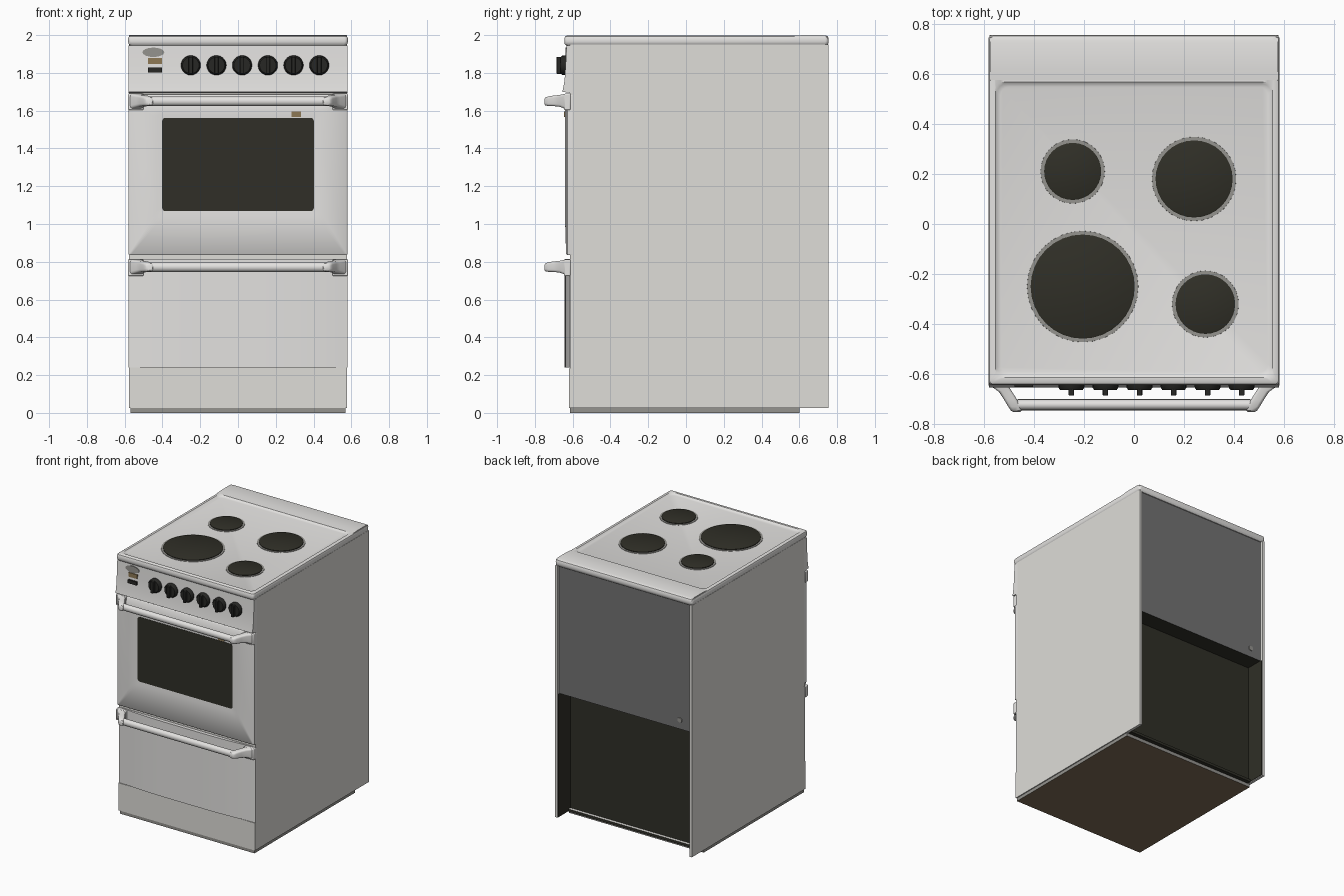
import bpy, bmesh, math
from mathutils import Vector

if "Cube" in bpy.data.objects:
    bpy.data.objects.remove(bpy.data.objects["Cube"])


def mat(name, r, g, b):
    m = bpy.data.materials.new(name)
    m.diffuse_color = (r, g, b, 1)
    m.use_nodes = True
    m.node_tree.nodes["Principled BSDF"].inputs["Base Color"].default_value = m.diffuse_color
    return m


ENAMEL = mat("enamel", 0.735, 0.725, 0.69)
WHITE = mat("white_enamel", 0.77, 0.76, 0.745)
GREY = mat("back_grey", 0.17, 0.17, 0.17)
DARK = mat("dark_glass", 0.029, 0.028, 0.02)
IRON = mat("black_knob", 0.02, 0.02, 0.018)
RING = mat("ring_grey", 0.30, 0.295, 0.275)
BROWN = mat("base_brown", 0.21, 0.15, 0.09)
AMBER = mat("amber", 0.27, 0.19, 0.09)


def finish(bm, name, material, bevel=0):
    bmesh.ops.recalc_face_normals(bm, faces=bm.faces)
    me = bpy.data.meshes.new(name)
    bm.to_mesh(me)
    bm.free()
    me.materials.append(material)
    ob = bpy.data.objects.new(name, me)
    bpy.context.collection.objects.link(ob)
    if bevel:
        mod = ob.modifiers.new("bevel", 'BEVEL')
        mod.width, mod.segments = bevel, 2
    bpy.ops.object.select_all(action='DESELECT')
    ob.select_set(True)
    bpy.context.view_layer.objects.active = ob
    bpy.ops.object.shade_smooth_by_angle(angle=math.radians(35))
    return ob


def recolour(ob, material, rule):
    """Give a second material to faces whose normal meets a rule."""
    ob.data.materials.append(material)
    for f in ob.data.polygons:
        if rule(f.normal):
            f.material_index = 1


def box(name, x0, x1, y0, y1, z0, z1, material, bevel=0):
    bm = bmesh.new()
    bmesh.ops.create_cube(bm, size=1)
    for v in bm.verts:
        v.co = Vector(((x0 + x1) / 2 + v.co.x * (x1 - x0),
                       (y0 + y1) / 2 + v.co.y * (y1 - y0),
                       (z0 + z1) / 2 + v.co.z * (z1 - z0)))
    return finish(bm, name, material, bevel)


def rrect(a0, a1, b0, b1, r, n=5):
    """Rounded rectangle as 2D points."""
    pts = []
    for k, (ca, cb) in enumerate([(a1 - r, b1 - r), (a0 + r, b1 - r),
                                  (a0 + r, b0 + r), (a1 - r, b0 + r)]):
        for i in range(n):
            t = math.pi / 2 * (k + i / (n - 1))
            pts.append((ca + r * math.cos(t), cb + r * math.sin(t)))
    return pts


def ellipse(ca, cb, ra, rb, n=16):
    return [(ca + ra * math.cos(math.tau * i / n),
             cb + rb * math.sin(math.tau * i / n)) for i in range(n)]


def loft(name, axis, rings, material):
    """Skin 2D rings stacked at given depths along an axis, capping both ends."""
    place = {'x': lambda p, d: (d, p[0], p[1]),
             'y': lambda p, d: (p[0], d, p[1]),
             'z': lambda p, d: (p[0], p[1], d)}[axis]
    bm = bmesh.new()
    loops = [[bm.verts.new(place(p, d)) for p in pts] for d, pts in rings]
    n = len(loops[0])
    for a, b in zip(loops, loops[1:]):
        for i in range(n):
            j = (i + 1) % n
            bm.faces.new((a[i], a[j], b[j], b[i]))
    bm.faces.new(loops[0])
    bm.faces.new(loops[-1])
    return finish(bm, name, material)


# Cabinet, side walls and base
box("cabinet", -0.56, 0.56, -0.615, 0.60, 0.025, 1.95, ENAMEL)
for s, side in ((-1, "left"), (1, "right")):
    xa, xb = sorted((s * 0.557, s * 0.578))
    box(side + "_wall", xa, xb, -0.615, 0.755, 0.025, 1.95, ENAMEL)
    xa, xb = sorted((s * 0.553, s * 0.558))
    box(side + "_cavity_lining", xa, xb, 0.598, 0.75, 0.03, 0.97, DARK)
box("kick_plate", -0.578, 0.578, -0.62, -0.60, 0.025, 0.235, ENAMEL)
base = box("base", -0.57, 0.57, -0.615, 0.60, 0.0, 0.027, RING)
recolour(base, BROWN, lambda n: n.z < -0.5)

# Back: upper cover over an open lower cavity
cover = box("back_cover", -0.558, 0.558, 0.60, 0.738, 0.97, 1.948, GREY)
recolour(cover, DARK, lambda n: n.z < -0.5)
loft("cover_cap", 'y', [(0.736, ellipse(-0.465, 1.04, 0.02, 0.02)),
                        (0.743, ellipse(-0.465, 1.04, 0.018, 0.018))], RING)
box("cavity_wall", -0.555, 0.555, 0.598, 0.606, 0.04, 0.97, DARK)
ledge = box("cavity_ledge", -0.555, 0.555, 0.595, 0.63, 0.025, 0.045, ENAMEL)
recolour(ledge, DARK, lambda n: n.z < 0.5)

# Hob top with a sunken tray
outer = lambda d: rrect(-0.582 + d, 0.582 - d, -0.644 + d, 0.755 - d, 0.018)
tray = lambda d: rrect(-0.554 + d, 0.554 - d, -0.614 + d, 0.568 - d, 0.035)
loft("hob_top", 'z', [(1.945, outer(0.010)), (1.954, outer(0.002)), (1.965, outer(0)),
                      (1.982, outer(0)), (1.992, outer(0.004)), (1.997, outer(0.012)),
                      (1.997, tray(0)), (1.990, tray(0.008)), (1.986, tray(0.02))], WHITE)
# Rear deck
loft("rear_deck", 'x', [(s * 0.576, [(0.57, 1.985), (0.575, 1.997), (0.62, 2.0),
                                     (0.725, 2.0), (0.745, 1.995), (0.753, 1.98)])
                        for s in (-1, 1)], WHITE)

# Hotplates with trim rings
for i, (x, y, r) in enumerate([(-0.245, 0.21, 0.114), (0.24, 0.18, 0.154),
                               (-0.205, -0.25, 0.208), (0.285, -0.32, 0.119)]):
    disc = lambda q: ellipse(x, y, q, q, 32)
    loft(f"hotplate_ring_{i}", 'z', [(1.98, disc(r + 0.015)), (1.989, disc(r + 0.014))], RING)
    loft(f"hotplate_{i}", 'z', [(1.982, disc(r)), (1.994, disc(r)),
                                (1.997, disc(r - 0.006))], DARK)

# Control panel, leaning out toward its lower lip
loft("control_panel", 'x', [(s * 0.579, [(-0.60, 1.946), (-0.632, 1.946), (-0.637, 1.85),
                                         (-0.643, 1.76), (-0.654, 1.70), (-0.60, 1.692)])
                            for s in (-1, 1)], WHITE)

# Knobs with grip bars
for i in range(6):
    x, z = -0.25 + i * 0.136, 1.84
    loft(f"knob_{i}", 'y', [(-0.63, ellipse(x, z, 0.053, 0.053, 20)),
                            (-0.655, ellipse(x, z, 0.051, 0.051, 20)),
                            (-0.664, ellipse(x, z, 0.044, 0.044, 20))], IRON)
    box(f"knob_grip_{i}", x - 0.011, x + 0.011, -0.686, -0.65, z - 0.045, z + 0.045, IRON, 0.004)

# Indicator lamp, switch and a blank trim plate
box("indicator_lamp", -0.477, -0.403, -0.643, -0.635, 1.848, 1.88, AMBER)
box("lamp_switch", -0.477, -0.403, -0.652, -0.635, 1.802, 1.828, IRON)
loft("trim_plate", 'y', [(-0.630, ellipse(-0.448, 1.909, 0.058, 0.025)),
                         (-0.639, ellipse(-0.448, 1.909, 0.058, 0.025))], RING)

# Oven door, rising in a shallow pyramid to the window
zr = lambda hx, z0, z1, r: rrect(-hx, hx, z0, z1, r)
loft("oven_door", 'y', [(-0.60, zr(0.579, 0.835, 1.685, 0.006)),
                        (-0.628, zr(0.579, 0.835, 1.685, 0.006)),
                        (-0.635, zr(0.570, 0.843, 1.677, 0.008)),
                        (-0.641, zr(0.43, 1.04, 1.59, 0.03)),
                        (-0.638, zr(0.405, 1.065, 1.565, 0.02))], WHITE)
loft("oven_window", 'y', [(-0.635, zr(0.402, 1.068, 1.562, 0.018)),
                          (-0.640, zr(0.402, 1.068, 1.562, 0.018))], DARK)
box("door_marker", 0.283, 0.333, -0.645, -0.638, 1.567, 1.596, AMBER)

# Drawer with a bowed front
bow = [(0.579 * t, -0.614 - 0.028 * (1 - abs(t) ** 3.5)) for t in [i / 12 for i in range(-12, 13)]]
plan = [(-0.579, -0.60)] + bow + [(0.579, -0.60)]
loft("drawer", 'z', [(0.24, plan), (0.815, plan)], WHITE)

# Handles: flanges, tapered horn-shaped arms and a bar
for name, z in (("door", 1.647), ("drawer", 0.769)):
    for s, side in ((-1, "left"), (1, "right")):
        xa, xb = sorted((s * 0.50, s * 0.582))
        box(f"{name}_{side}_flange", xa, xb, -0.646, -0.61, z - 0.044, z + 0.043, WHITE, 0.006)
        # each arm section: depth, inner x, outer x, bottom and top offsets
        arm = [(-0.635, 0.505, 0.578, -0.040, 0.042), (-0.650, 0.50, 0.568, -0.033, 0.040),
               (-0.670, 0.487, 0.540, -0.026, 0.036), (-0.700, 0.468, 0.520, -0.023, 0.033),
               (-0.730, 0.453, 0.502, -0.022, 0.028), (-0.745, 0.449, 0.492, -0.019, 0.022),
               (-0.750, 0.453, 0.484, -0.013, 0.014)]
        loft(f"{name}_{side}_handle_arm", 'y',
             [(y, rrect(*sorted((s * a, s * b)), z + c, z + d, 0.013)) for y, a, b, c, d in arm],
             WHITE)
    loft(f"{name}_handle_bar", 'x', [(s * 0.465, ellipse(-0.722, z + 0.003, 0.022, 0.025))
                                     for s in (-1, 1)], WHITE)
